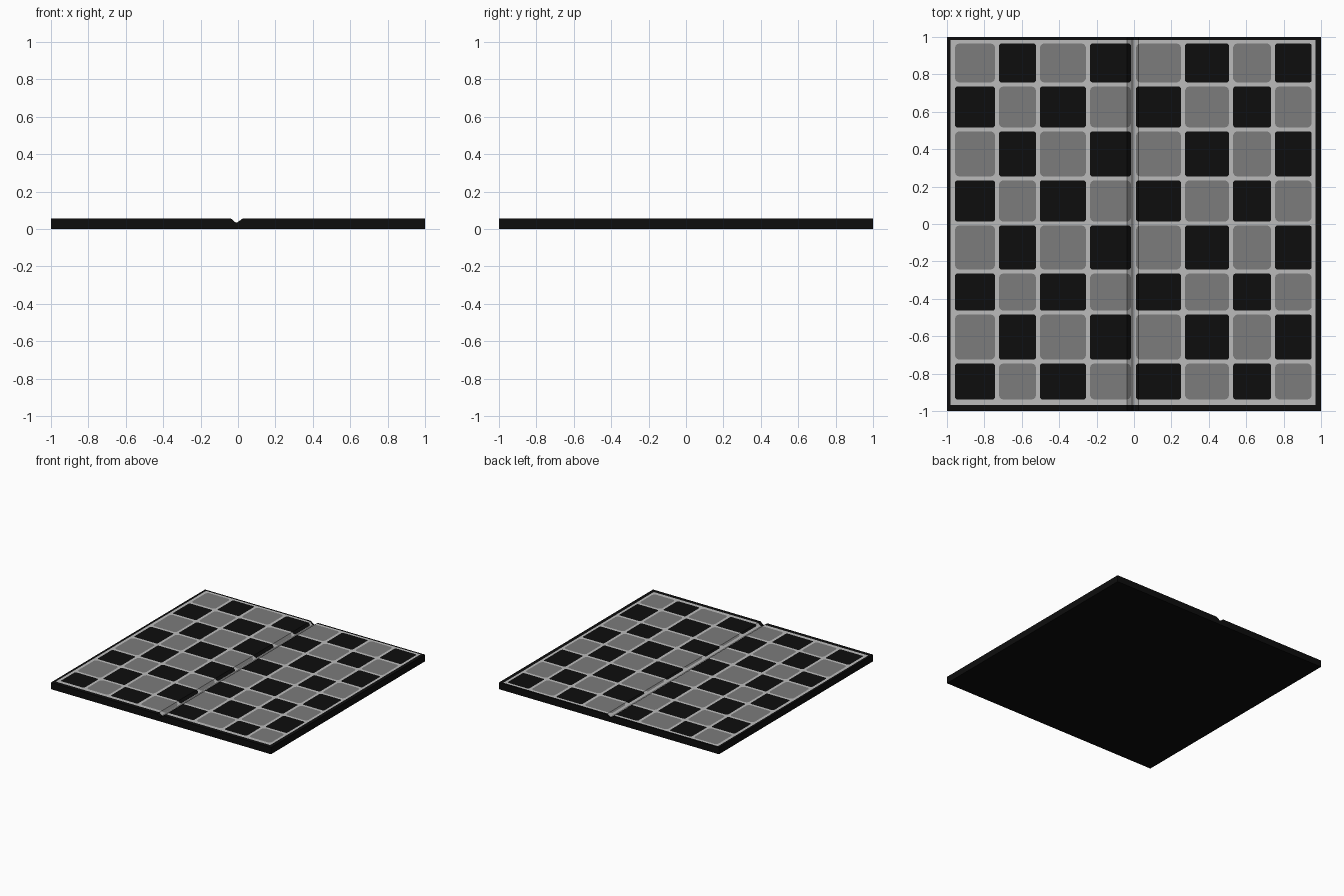
import bpy, bmesh, math
from mathutils import Vector

if "Cube" in bpy.data.objects:
    bpy.data.objects.remove(bpy.data.objects["Cube"])

# Flat colours
def material(name, v):
    m = bpy.data.materials.new(name)
    m.diffuse_color = (v, v, v, 1)
    m.use_nodes = True
    m.node_tree.nodes["Principled BSDF"].inputs["Base Color"].default_value = m.diffuse_color
    return m

BLACK, GREY, LIGHT = 0, 1, 2
mats = [material("black", 0.004), material("mid grey", 0.2), material("light grey", 0.5)]

# Tile spans, left to right and back to front
COLS = [(-.957, -.743), (-.722, -.524), (-.503, -.257), (-.235, -.016),
        (.011, .251), (.273, .508), (.53, .733), (.754, .95)]
ROWS = [(.757, .965), (.516, .735), (.254, .495), (.013, .233),
        (-.243, -.008), (-.463, -.265), (-.725, -.484), (-.938, -.746)]
FIELD_X, FIELD_Y = (-.98, .97), (-.967, .985)

# Board slab: cross-section with the V-shaped fold groove, extruded along y
profile = [(-1, 0), (1, 0), (1, .055), (.024, .055), (-.005, .034),
           (-.012, .034), (-.037, .055), (-1, .055)]
bm = bmesh.new()
base = bm.faces.new([bm.verts.new((x, -1, z)) for x, z in profile])
ext = bmesh.ops.extrude_face_region(bm, geom=[base])
bmesh.ops.translate(bm, vec=(0, 2, 0),
                    verts=[g for g in ext["geom"] if isinstance(g, bmesh.types.BMVert)])
bmesh.ops.recalc_face_normals(bm, faces=bm.faces)

def top_faces():
    return [f for f in bm.faces if f.normal.z > .3]

def inside(f, xs, ys):
    c = f.calc_center_median()
    return xs[0] < c.x < xs[1] and ys[0] < c.y < ys[1]

def cut(faces, co, no):
    faces = set(faces)
    geom = list(faces | {e for f in faces for e in f.edges} | {v for f in faces for v in f.verts})
    out = bmesh.ops.bisect_plane(bm, geom=geom, dist=1e-5, plane_co=co, plane_no=no)
    return [g for g in out["geom"] if isinstance(g, bmesh.types.BMFace)]

# Cut the top along the border and every tile edge
for spans, no in ((COLS + [FIELD_X], (1, 0, 0)), (ROWS + [FIELD_Y], (0, 1, 0))):
    for v in (v for s in spans for v in s):
        bm.normal_update()
        cut(top_faces(), Vector(no) * v, no)
bm.normal_update()

# Light field inside the black border
for f in top_faces():
    if inside(f, FIELD_X, FIELD_Y):
        f.material_index = LIGHT

# Checkered tiles with rounded corners
for j, ys in enumerate(ROWS):
    for i, xs in enumerate(COLS):
        grey = (i + j) % 2 == 0
        r = .026 if grey else .014
        faces = [f for f in top_faces() if inside(f, xs, ys)]
        planes = []
        for sx in (-1, 1):
            for sy in (-1, 1):
                mid = Vector((xs[sx > 0] - sx * r, ys[sy > 0] - sy * r, 0))
                for a in (22.5, 45, 67.5):
                    no = Vector((sx * math.cos(math.radians(a)), sy * math.sin(math.radians(a)), 0))
                    planes.append((mid + no * r, no))
        for co, no in planes:
            faces = cut(faces, co, no)
        for f in faces:
            c = f.calc_center_median()
            if all((c - co).dot(no) < 0 for co, no in planes):
                f.material_index = GREY if grey else BLACK

me = bpy.data.meshes.new("game_board")
bm.to_mesh(me)
bm.free()
for m in mats:
    me.materials.append(m)
board = bpy.data.objects.new("game_board", me)
bpy.context.collection.objects.link(board)
